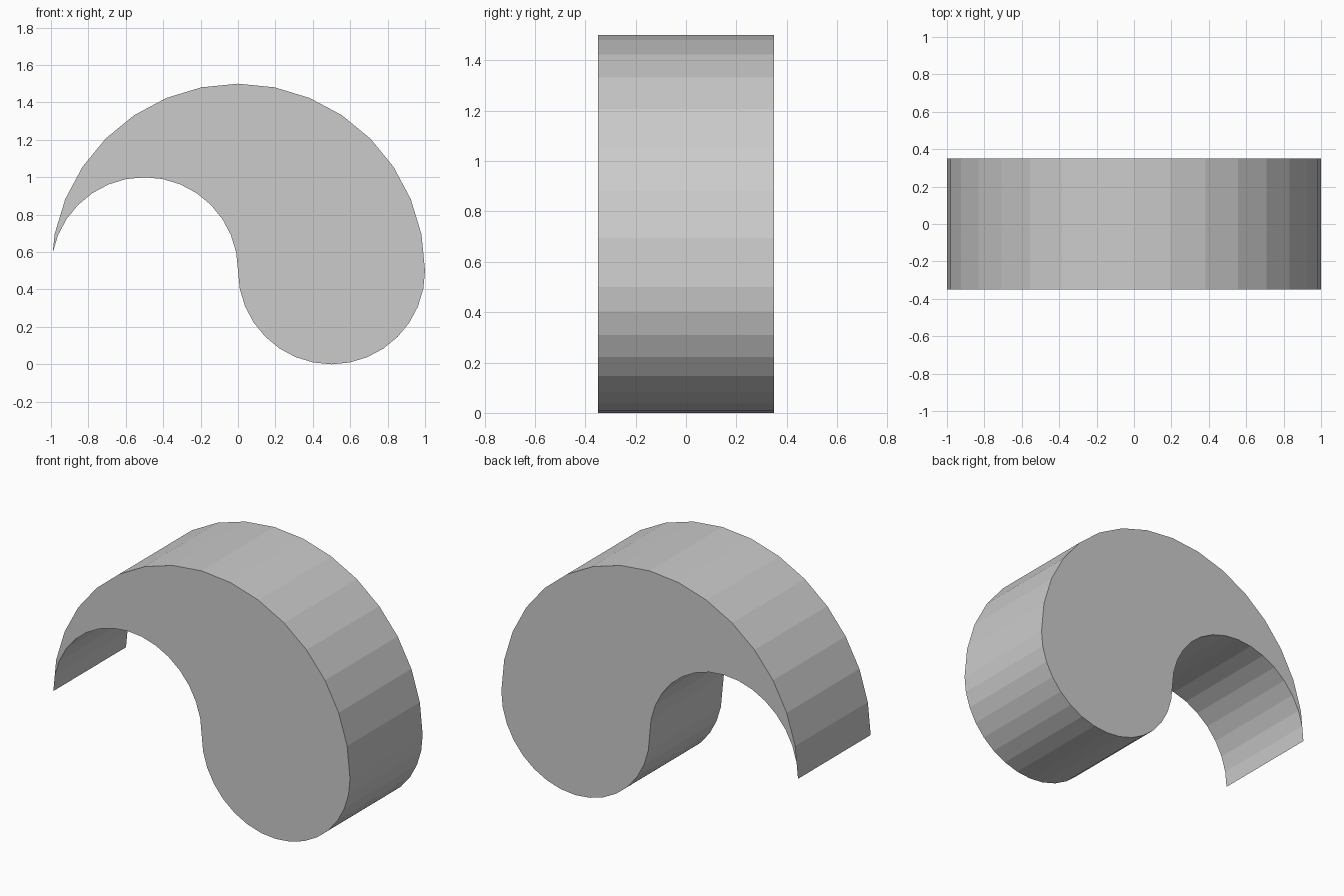
import bpy, bmesh
from math import cos, sin, pi

if "Cube" in bpy.data.objects:
    bpy.data.objects.remove(bpy.data.objects["Cube"])

N = 16        # segments per half circle
HALF = 0.35   # half thickness


def arc(cx, r, start, end):
    """Arc points around (cx, 0.5), leaving out the end point."""
    return [(cx + r * cos(start + (end - start) * i / N),
             0.5 + r * sin(start + (end - start) * i / N)) for i in range(N)]


# Comma outline: big outer arch, inner hollow, round bulb
outline = (arc(0, 1, 0, pi)
           + arc(-0.5, 0.5, pi, 0)
           + arc(0.5, 0.5, pi, 2 * pi))

# Extrude the outline from front to back
bm = bmesh.new()
front = bm.faces.new([bm.verts.new((x, -HALF, z)) for x, z in outline])
ext = bmesh.ops.extrude_face_region(bm, geom=[front], use_keep_orig=True)
bmesh.ops.translate(bm, vec=(0, 2 * HALF, 0),
                    verts=[g for g in ext["geom"] if isinstance(g, bmesh.types.BMVert)])
bmesh.ops.recalc_face_normals(bm, faces=bm.faces)

mesh = bpy.data.meshes.new("comma_block")
bm.to_mesh(mesh)
bm.free()
obj = bpy.data.objects.new("comma_block", mesh)
bpy.context.collection.objects.link(obj)
